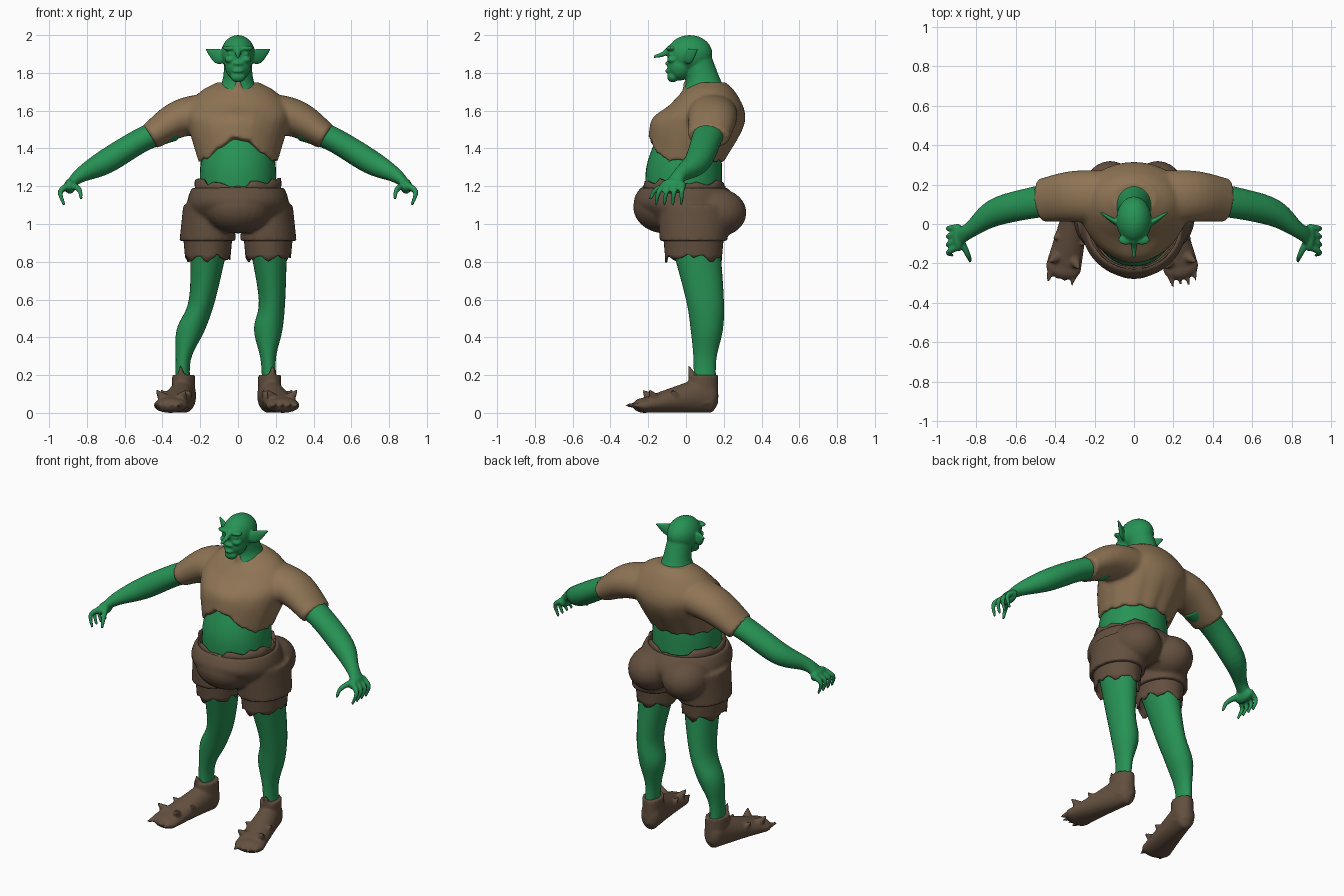
import bpy, bmesh, math, random
from mathutils import Vector, Matrix

random.seed(4)
if "Cube" in bpy.data.objects:
    bpy.data.objects.remove(bpy.data.objects["Cube"])


def material(name, red, green, blue):
    mat = bpy.data.materials.new(name)
    mat.use_nodes = True
    mat.diffuse_color = (red, green, blue, 1)
    shader = mat.node_tree.nodes["Principled BSDF"]
    shader.inputs["Base Color"].default_value = (red, green, blue, 1)
    return mat


SKIN = material("green skin", .02, .29, .09)
SHIRT_CLOTH = material("tan cloth", .27, .175, .09)
DARK_CLOTH = material("dark brown cloth", .125, .08, .05)
ALONG_X, ALONG_Y, UP = Vector((1, 0, 0)), Vector((0, 1, 0)), Vector((0, 0, 1))
SIDES = {"left": 1, "right": -1}


def smooth_rows(rows, steps=6):
    """Catmull-Rom interpolation through the given sections."""
    rows = [Vector(row) for row in rows]
    result = []
    for i, (start, end) in enumerate(zip(rows, rows[1:])):
        before = rows[i - 1] if i else start * 2 - end
        after = rows[i + 2] if i + 2 < len(rows) else end * 2 - start
        leave, arrive = (end - before) / 2, (after - start) / 2
        for k in range(steps):
            t = k / steps
            blend = t * t * (3 - 2 * t)
            result.append(start.lerp(end, blend) + leave * (t * (1 - t) ** 2) - arrive * (t * t * (1 - t)))
    return result + [rows[-1]]


def tube(bm, rows, ref=ALONG_X, axis=None, caps=True, sides=32):
    """Loft elliptical sections (x, y, z, a, b) where a lies along ref."""
    rows = smooth_rows(rows)
    centres = [Vector(row[:3]) for row in rows]
    last = len(rows) - 1
    rings = []
    for i, row in enumerate(rows):
        tangent = axis or (centres[min(i + 1, last)] - centres[max(i - 1, 0)]).normalized()
        across = (ref - tangent * ref.dot(tangent)).normalized()
        other = tangent.cross(across)
        ring = []
        for k in range(sides):
            angle = math.tau * k / sides
            offset = across * row[3] * math.cos(angle) + other * row[4] * math.sin(angle)
            ring.append(bm.verts.new(centres[i] + offset))
        rings.append(ring)
    for low, high in zip(rings, rings[1:]):
        for k in range(sides):
            bm.faces.new((low[k], low[k - 1], high[k - 1], high[k]))
    if caps:
        for ring, centre in ((rings[0], centres[0]), (rings[-1], centres[-1])):
            middle = bm.verts.new(centre)
            for k in range(sides):
                bm.faces.new((ring[k - 1], ring[k], middle))
    return rings


def column(bm, rows, x=0, caps=True):
    """Upright loft with level sections (y, z, half width, half depth)."""
    return tube(bm, [(x, *row) for row in rows], axis=UP, caps=caps, sides=40)


def taper(bm, points, start, end, ref=ALONG_X):
    """Round finger or spike narrowing evenly along its points."""
    last = len(points) - 1
    radii = [start + (end - start) * i / last for i in range(len(points))]
    tube(bm, [(*point, r, r) for point, r in zip(points, radii)], ref=ref, sides=12)


def ball(bm, at, radii):
    place = Matrix.Translation(at) @ Matrix.Diagonal((*radii, 1))
    bmesh.ops.create_uvsphere(bm, u_segments=24, v_segments=16, radius=1, matrix=place)


def finish(bm, name, mat, voxel=0, relax=3, thickness=0):
    bmesh.ops.recalc_face_normals(bm, faces=bm.faces)
    for face in bm.faces:
        face.smooth = True
    mesh = bpy.data.meshes.new(name)
    bm.to_mesh(mesh)
    bm.free()
    mesh.materials.append(mat)
    obj = bpy.data.objects.new(name, mesh)
    bpy.context.collection.objects.link(obj)
    if voxel:
        blend = obj.modifiers.new("blend", "REMESH")
        blend.mode, blend.voxel_size, blend.use_smooth_shade = "VOXEL", voxel, True
        obj.modifiers.new("relax", "SMOOTH").iterations = relax
    if thickness:
        obj.modifiers.new("thickness", "SOLIDIFY").thickness = thickness


# Bare belly
bm = bmesh.new()
column(bm, [(-.01, 1.1, .2, .2), (-.01, 1.3, .2, .2), (.02, 1.5, .17, .16)])
finish(bm, "belly", SKIN)

# Shirt body with an arched front hem and a hollow underside
bm = bmesh.new()
rings = column(bm, [(0, 1.33, .21, .2), (.06, 1.5, .26, .24), (.1, 1.6, .28, .21),
                    (.12, 1.7, .2, .14), (.13, 1.75, .11, .08)])
for ring in rings:
    for k, vert in enumerate(ring):
        front = max(0, -math.sin(math.tau * k / len(ring)))
        fade = max(0, 1 - (vert.co.z - 1.33) / .3)
        vert.co.z += (.13 * front ** 4 + .01 * math.sin(k * 2)) * fade
for vert in bm.verts:
    if vert.co.xy.length < .01:
        vert.co.z += .07
# Sleeves
for side in SIDES.values():
    tube(bm, [(side * .1, .13, 1.59, .14, .11), (side * .3, .14, 1.56, .13, .1),
              (side * .47, .12, 1.46, .11, .07)], ref=ALONG_Y)
finish(bm, "shirt", SHIRT_CLOTH, voxel=.011, relax=5)

# Shorts: hips with a recessed rim, hanging belly, buttocks and wide legs
bm = bmesh.new()
column(bm, [(.04, .98, .25, .18), (0, 1.1, .27, .27), (-.01, 1.18, .25, .24),
            (-.01, 1.19, .23, .21), (-.01, 1.13, .21, .2)])
ball(bm, at=(0, -.11, 1.09), radii=(.19, .17, .14))
for side in SIDES.values():
    ball(bm, at=(side * .12, .16, 1.06), radii=(.14, .16, .13))
    column(bm, [(.04, 1.1, .13, .19), (.04, .91, .15, .18)], x=side * .16)
finish(bm, "shorts", DARK_CLOTH, voxel=.011)

# Ragged waistband, higher at the hips
bm = bmesh.new()
rings = column(bm, [(-.01, 1.14, .22, .21), (-.01, 1.2, .23, .22)], caps=False)
for vert in rings[-1]:
    vert.co.z += abs(vert.co.x) / 8 + random.uniform(-.02, .02)
finish(bm, "waistband", DARK_CLOTH, thickness=.01)

# Legs share depth sections, each with its own sideways bend; ragged cuffs above
SECTIONS = ((.05, .9, .1, .13), (.1, .6, .07, .1), (.11, .44, .075, .085),
            (.1, .28, .04, .06), (.1, .1, .04, .06))
BENDS = {"left": (.16, .18, .16, .16, .17), "right": (-.15, -.19, -.25, -.29, -.29)}
for label, bend in BENDS.items():
    bm = bmesh.new()
    tube(bm, [(x, *section) for x, section in zip(bend, SECTIONS)], axis=UP)
    finish(bm, label + "_leg", SKIN)

    bm = bmesh.new()
    rings = column(bm, [(.04, .93, .13, .16), (.04, .82, .12, .15)], x=SIDES[label] * .16, caps=False)
    for k, vert in enumerate(rings[-1]):
        vert.co.z += .015 * math.sin(k) + random.uniform(-.01, .01)
    finish(bm, label + "_cuff", DARK_CLOTH, thickness=.01)

# Shoes point along -y, then turn outward under each ankle
for label, side in SIDES.items():
    bm = bmesh.new()
    foot = []
    for t in (0, .5, 1):
        height = .1 - .06 * t
        foot.append((0, -.05 - .35 * t, height, .06 + .03 * t, height))
    tube(bm, foot)
    ball(bm, at=(0, -.05, .09), radii=(.06, .05, .09))
    ball(bm, at=(0, -.4, .04), radii=(.09, .06, .04))
    column(bm, [(-.08, .05, .06, .08), (-.08, .2, .06, .08)])
    taper(bm, [(0, -.13, .17), (0, -.16, .25)], .03, .005)
    # Frayed toes and flaps
    for i in range(4):
        x = (i - 1.5) * .04
        taper(bm, [(x, -.4, .04), (x, random.uniform(-.5, -.46), .04)], .025, .005)
    for flap in SIDES.values():
        for y in (-.24, -.36):
            taper(bm, [(flap * .05, y, .08), (flap * .08, y - .03, .12)], .03, .005, ref=UP)
    for vert in bm.verts:
        vert.co.z = max(vert.co.z, 0)
    ankle = Vector((BENDS[label][-1] - side * .02, .17, 0))
    bm.transform(Matrix.Translation(ankle) @ Matrix.Rotation(side * .22, 4, "Z"))
    finish(bm, label + "_shoe", DARK_CLOTH, voxel=.008, relax=2)

# Arms with clawed hands
for label, side in SIDES.items():
    bm = bmesh.new()
    tube(bm, [(.34, .13, 1.51, .09, .07), (.5, .11, 1.45, .08, .065), (.7, .06, 1.33, .07, .065),
              (.83, -.03, 1.26, .04, .04), (.9, -.07, 1.2, .05, .02)], ref=ALONG_Y)
    ball(bm, at=(.89, -.07, 1.2), radii=(.03, .07, .04))
    for i in range(4):
        y = -.16 + i * .045
        taper(bm, [(.89, y * .7, 1.21), (.94, y * .9, 1.17), (.92, y, 1.1)], .02, .008, ref=ALONG_Y)
    taper(bm, [(.88, -.08, 1.21), (.84, -.16, 1.18), (.83, -.19, 1.13)], .02, .008)
    bm.transform(Matrix.Diagonal((side, 1, 1, 1)))
    finish(bm, label + "_arm", SKIN, voxel=.007)

# Head, shaped around the middle of the skull: neck, skull, jaw, chin and lips
bm = bmesh.new()
column(bm, [(.1, -.28, .12, .13), (.1, -.2, .11, .115), (.09, -.13, .08, .09), (.05, 0, .07, .08)])
ball(bm, at=(0, .02, 0), radii=(.09, .12, .1))
ball(bm, at=(0, -.03, -.06), radii=(.07, .07, .08))
ball(bm, at=(0, -.07, -.12), radii=(.04, .03, .03))
for z in (-.05, -.09):
    ball(bm, at=(0, -.09, z), radii=(.03, .02, .012))
# Pointed nose
taper(bm, [(0, -.08, .03), (0, -.12, 0), (0, -.17, -.015)], .02, .008)
# Brows, eyes, cheeks and ears
for side in SIDES.values():
    ball(bm, at=(side * .04, -.08, .03), radii=(.04, .025, .014))
    ball(bm, at=(side * .04, -.08, 0), radii=(.017, .014, .012))
    ball(bm, at=(side * .04, -.07, -.03), radii=(.03, .03, .02))
    tube(bm, [(side * .07, 0, -.02, .03, .02), (side * .11, .02, -.01, .04, .014),
              (side * .17, .06, .025, .005, .005)], ref=UP, sides=16)
bm.transform(Matrix.Translation(UP * 1.9))
finish(bm, "head", SKIN, voxel=.006, relax=2)
